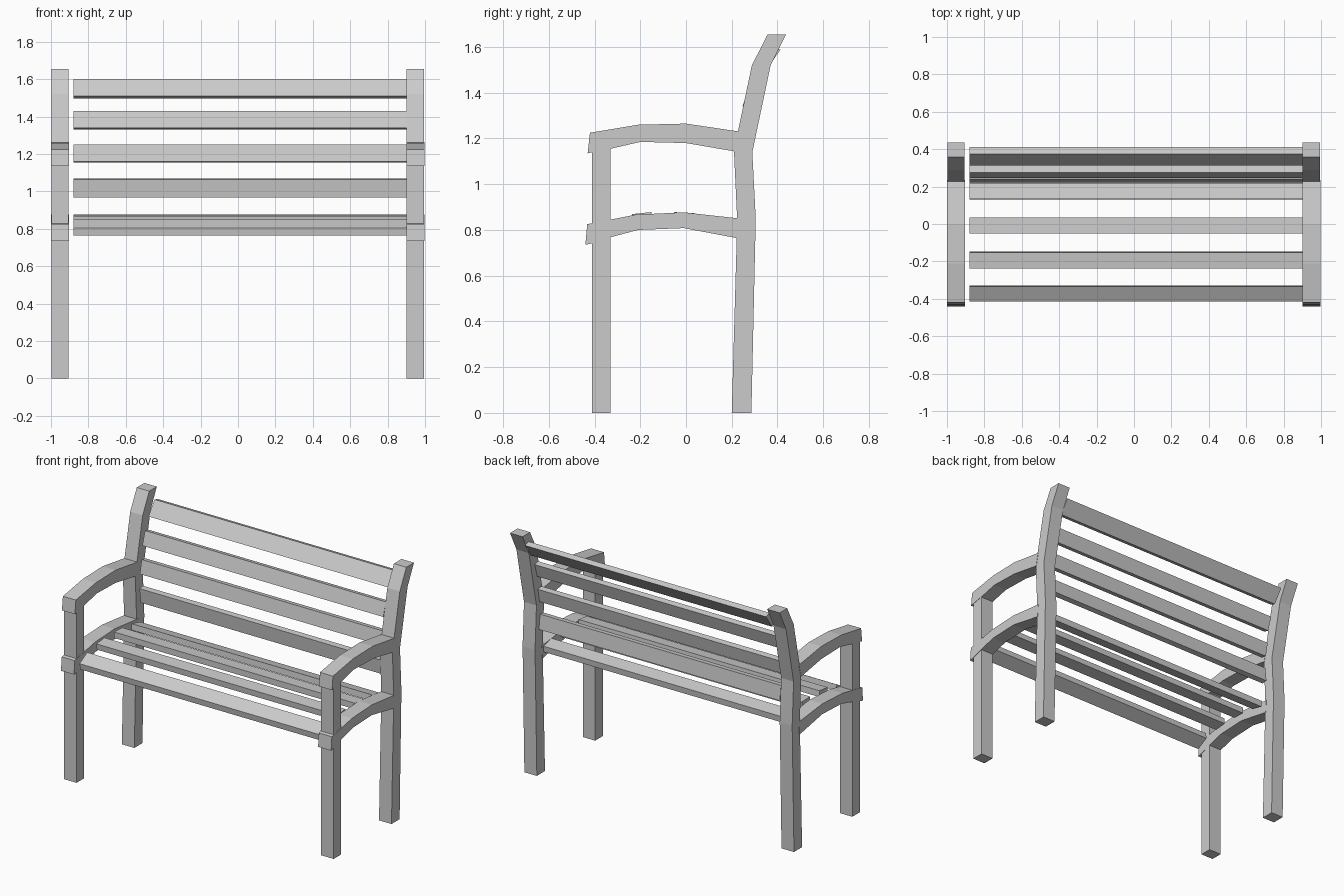
import bpy
import bmesh
from mathutils import Vector

cube = bpy.data.objects.get("Cube")
if cube:
    bpy.data.objects.remove(cube, do_unlink=True)

grey = bpy.data.materials.new("plain grey")
grey.use_nodes = True
colour = (0.6, 0.6, 0.6, 1)
grey.diffuse_color = colour
grey.node_tree.nodes["Principled BSDF"].inputs["Base Color"].default_value = colour


def extrude_profile(name, profile, x0, x1):
    """Extrude a closed (y, z) profile along x."""
    bm = bmesh.new()
    face = bm.faces.new([bm.verts.new((x0, y, z)) for y, z in profile])
    result = bmesh.ops.extrude_face_region(bm, geom=[face])
    moved = [v for v in result["geom"] if isinstance(v, bmesh.types.BMVert)]
    bmesh.ops.translate(bm, verts=moved, vec=(x1 - x0, 0, 0))
    bmesh.ops.recalc_face_normals(bm, faces=bm.faces)
    mesh = bpy.data.meshes.new(name)
    bm.to_mesh(mesh)
    bm.free()
    mesh.materials.append(grey)
    obj = bpy.data.objects.new(name, mesh)
    bpy.context.collection.objects.link(obj)


def slat(name, start, end, depth):
    """Slat whose main face runs from start to end, with a depth offset."""
    a, b, d = Vector(start), Vector(end), Vector(depth)
    extrude_profile(name, [a, b, b + d, a + d], -0.88, 0.9)


# Side frame profiles
back_post = [(0.2, 0), (0.286, 0), (0.305, 0.85), (0.29, 1.14), (0.37, 1.52),
             (0.437, 1.655), (0.357, 1.655), (0.288, 1.52), (0.227, 1.23),
             (0.21, 1.14), (0.224, 0.84)]
front_leg = [(-0.41, 0), (-0.33, 0), (-0.33, 1.2), (-0.41, 1.2)]
armrest = [(-0.42, 1.225), (-0.21, 1.26), (0, 1.265), (0.235, 1.23),
           (0.215, 1.143), (0, 1.18), (-0.2, 1.185), (-0.33, 1.155),
           (-0.41, 1.14), (-0.43, 1.135)]
seat_rail = [(-0.432, 0.825), (-0.22, 0.867), (-0.01, 0.877), (0.235, 0.85),
             (0.23, 0.763), (-0.01, 0.808), (-0.21, 0.8), (-0.33, 0.768),
             (-0.41, 0.742), (-0.44, 0.735)]

for side, x0, x1 in (("right", -0.998, -0.906), ("left", 0.902, 0.994)):
    extrude_profile(side + "_back_post", back_post, x0, x1)
    extrude_profile(side + "_front_leg", front_leg, x0, x1)
    extrude_profile(side + "_armrest", armrest, x0 - 0.002, x1 + 0.002)
    extrude_profile(side + "_seat_rail", seat_rail, x0 - 0.002, x1 + 0.002)

# Backrest slats, following the bend of the posts
slat("back_slat_top", (0.312, 1.51), (0.375, 1.6), (0.038, -0.012))
slat("back_slat_upper", (0.247, 1.34), (0.275, 1.43), (0.037, -0.008))
slat("back_slat_middle", (0.222, 1.16), (0.24, 1.25), (0.038, -0.006))
slat("back_slat_lower", (0.228, 0.967), (0.217, 1.065), (0.038, 0.004))

# Seat slats, following the curve of the rails
slat("seat_slat_front", (-0.415, 0.805), (-0.335, 0.85), (0.006, -0.04))
slat("seat_slat_second", (-0.237, 0.869), (-0.152, 0.878), (0.004, -0.04))
slat("seat_slat_third", (-0.052, 0.878), (0.035, 0.874), (0, -0.04))
slat("seat_slat_rear", (0.134, 0.862), (0.22, 0.842), (-0.004, -0.04))
